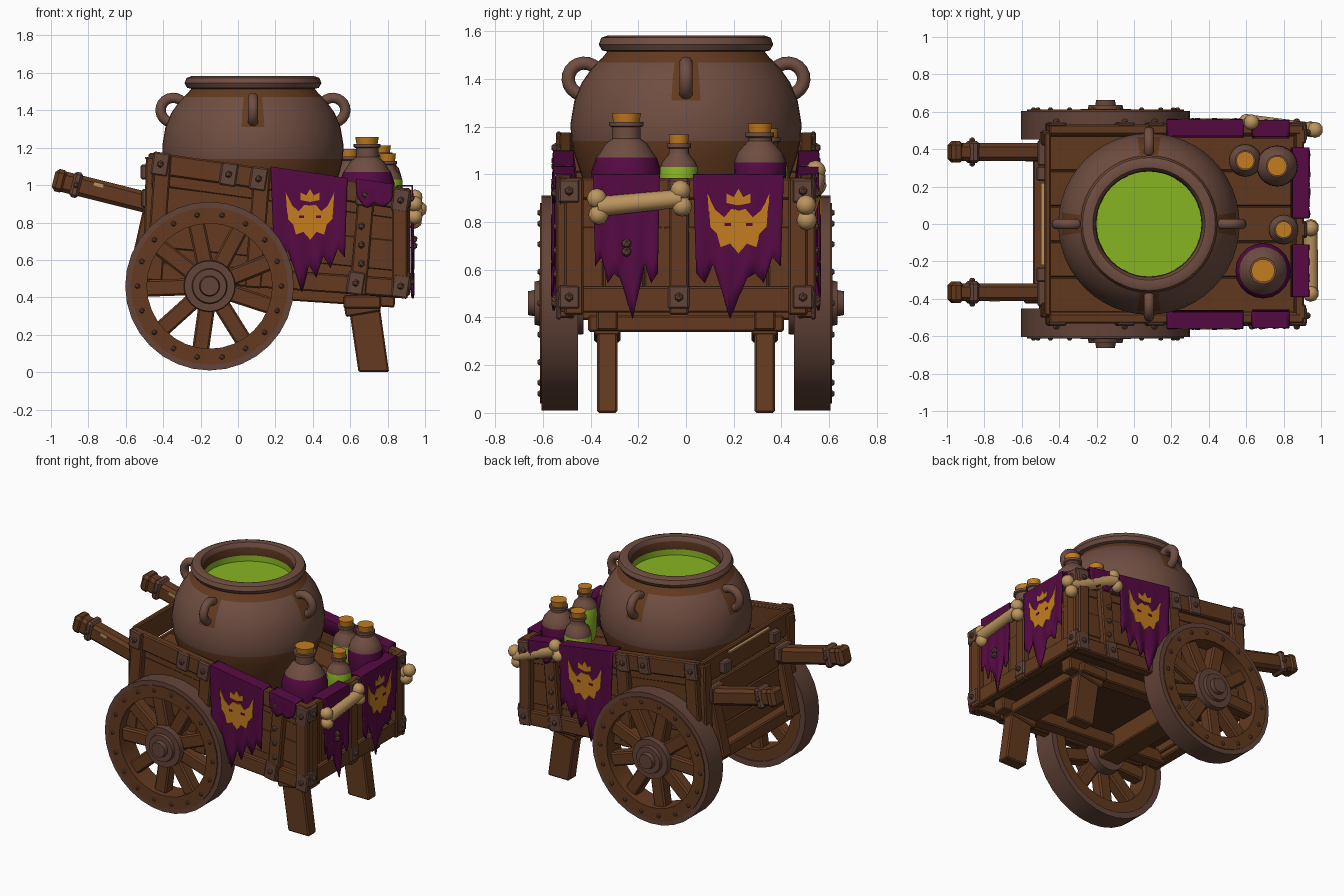
import bpy, bmesh, math
from mathutils import Vector, Matrix

if "Cube" in bpy.data.objects:
    bpy.data.objects.remove(bpy.data.objects["Cube"])

def material(name, c):
    m = bpy.data.materials.new(name)
    m.diffuse_color = (*c, 1)
    m.use_nodes = True
    m.node_tree.nodes["Principled BSDF"].inputs["Base Color"].default_value = m.diffuse_color
    return m

WOOD = material("brown wood", (.125, .042, .014))
DARK = material("dark wood", (.085, .03, .012))
CLAY = material("fired clay", (.16, .075, .053))
METAL = material("dull metal", (.125, .058, .041))
PURPLE = material("purple cloth", (.092, .003, .056))
GOLD = material("amber", (.55, .205, .014))
GREEN = material("green brew", (.245, .46, .016))
BONE = material("bone", (.50, .30, .115))

def finish(name, bm, mats, smooth=False, bevel=0):
    bmesh.ops.recalc_face_normals(bm, faces=bm.faces[:])
    me = bpy.data.meshes.new(name)
    bm.to_mesh(me)
    bm.free()
    ob = bpy.data.objects.new(name, me)
    bpy.context.collection.objects.link(ob)
    for m in mats:
        me.materials.append(m)
    if bevel:
        b = ob.modifiers.new("bevel", 'BEVEL')
        b.width, b.segments = bevel, 1
    if smooth:
        bpy.context.view_layer.objects.active = ob
        ob.select_set(True)
        bpy.ops.object.shade_smooth_by_angle(angle=math.radians(40))
        ob.select_set(False)
    return ob

def add_beam(bm, p, q, w, h):
    """Box from p to q; w is sideways (y, or x for beams along y), h the other way."""
    p, q = Vector(p), Vector(q)
    d = (q - p).normalized()
    side = Vector((1, 0, 0)) if abs(d.y) > .7 else Vector((0, 1, 0))
    up = d.cross(side).normalized()
    side = up.cross(d)
    rot = Matrix((d, side, up)).transposed().to_4x4()
    size = Matrix.Diagonal(((q - p).length, w, h, 1))
    bmesh.ops.create_cube(bm, size=1, matrix=Matrix.Translation((p + q) / 2) @ rot @ size)

def beams(name, segs, mat, bevel=.008):
    bm = bmesh.new()
    for s in segs:
        add_beam(bm, *s)
    return finish(name, bm, [mat], bevel=bevel)

def balls(name, pts, r, mat):
    bm = bmesh.new()
    for p in pts:
        bmesh.ops.create_icosphere(bm, subdivisions=1, radius=r, matrix=Matrix.Translation(p))
    return finish(name, bm, [mat])

def lathe(name, prof, mats, rule=None, n=32, at=(0, 0, 0), axis_y=0, closed=False):
    bm = bmesh.new()
    rings = [[bm.verts.new((r * math.cos(k * math.tau / n), r * math.sin(k * math.tau / n), z))
              for k in range(n)] for r, z in prof]
    pairs = list(zip(rings, rings[1:])) + ([(rings[-1], rings[0])] if closed else [])
    for a, b in pairs:
        for k in range(n):
            f = bm.faces.new((a[k], a[(k + 1) % n], b[(k + 1) % n], b[k]))
            f.material_index = rule(f.calc_center_median()) if rule else 0
    if not closed:
        bmesh.ops.remove_doubles(bm, verts=bm.verts[:], dist=1e-5)
    if axis_y:
        bm.transform(Matrix.Rotation(-axis_y * math.pi / 2, 4, 'X'))
    bm.transform(Matrix.Translation(at))
    return finish(name, bm, mats, smooth=True)

def top(x): return 1.11 - .15 * x
def low(x): return .46 - .07 * x
def mix(x, t): return low(x) + (top(x) - low(x)) * t

# Cart body: deck, floor, sloping sides and ends
X0, X1 = -.46, .88
beams("deck", [((X0, y, .90 - .15 * X0), (X1, y, .90 - .15 * X1), .187, .03)
               for y in (-.38, -.19, 0, .19, .38)], WOOD, .005)
beams("floor", [((X0, 0, low(X0) + .07), (X1, 0, low(X1) + .07), .95, .03)], DARK, .005)
for s, tag in ((-1, "front"), (1, "back")):
    beams(tag + "_side_planks", [((X0, s * (.483 + .004 * (i % 2)), mix(X0, t)),
                                  (X1, s * (.483 + .004 * (i % 2)), mix(X1, t)), .03, .17)
                                 for i, t in enumerate((.14, .38, .62, .86))], WOOD)
    beams(tag + "_side_rails", [((X0, s * .505, top(X0) - .06), (.9, s * .505, top(.9) - .05), .055, .115),
                                ((X0, s * .505, low(X0) + .05), (.9, s * .505, low(.9) + .05), .06, .10)], WOOD)
    beams(tag + "_side_posts", [((x - .05, s * .515, low(x)), (x, s * .515, top(x) - .01), .05, .09)
                                for x in (-.40, .13, .69)]
          + [((.865, s * .515, low(.87)), (.865, s * .515, top(.87)), .06, .085)], WOOD)
    # Metal straps with studs
    spots = [(x, top(x) - .06) for x in (-.415, -.05, .11, .68, .87)] + [(x, low(x) + .06) for x in (.63, .87)]
    beams(tag + "_straps", [((x - .045, s * .533, z + .007), (x + .045, s * .533, z - .007), .025, .125)
                            for x, z in spots], METAL)
    balls(tag + "_strap_studs", [(x, s * .547, z) for x, z in spots]
          + [(.66, s * .54, z) for z in (.58, .68, .78)], .02, METAL)

beams("rear_end_planks", [((.865, y, .42), (.865, y, .96), .17, .03)
                          for y in (-.43, -.26, -.09, .09, .26, .43)], WOOD)
beams("rear_end_rails", [((.885, -.53, .94), (.885, .53, .94), .05, .09),
                         ((.885, -.53, .475), (.885, .53, .475), .05, .11)], WOOD)
beams("rear_end_posts", [((.895, y, .41), (.895, y, .985), .08, .05) for y in (-.47, -.03, .47)], WOOD)
ends = [(y, z) for y in (-.49, -.03, .49) for z in (.485, .93)]
beams("rear_straps", [((.91, y - .045, z), (.91, y + .045, z), .03, .10) for y, z in ends], METAL)
balls("rear_studs", [(.927, y, z) for y, z in ends], .02, METAL)
beams("handle_end_planks", [((-.46, -.49, mix(-.46, t)), (-.46, .49, mix(-.46, t)), .035, .165)
                            for t in (.12, .36, .6, .87)], WOOD)
beams("handle_end_posts", [((-.485, y, .5), (-.47, y, 1.15), .08, .045) for y in (-.46, .46)], WOOD)
beams("handle_end_brackets", [((-.49, y, 1.03), (-.49, y, 1.11), .08, .06) for y in (-.27, .27)]
      + [((-.49, y, .88), (-.49, y, .98), .14, .05) for y in (-.37, .38)], METAL)
beams("worn_edge", [((-.487, -.22, 1.145), (-.487, .22, 1.145), .018, .012)], BONE, 0)

# Undercarriage and legs
beams("under_beams", [((-.50, y, .48), (.84, y, .39), .09, .09) for y in (-.33, .33)]
      + [((.665, -.41, .375), (.665, .41, .375), .20, .07), ((-.50, -.42, .5), (-.50, .42, .5), .08, .09),
         ((-.155, -.5, .465), (-.155, .5, .465), .16, .15)], WOOD)
beams("struts", [((-.475, y, .88), (-.56, y, .5), .09, .06) for y in (-.38, .38)], WOOD)
for s, tag in ((-1, "front"), (1, "back")):
    leg = beams(tag + "_leg", [((.668, s * .33, .40), (.726, s * .33, 0), .085, .165)], WOOD)
    for v in leg.data.vertices:
        v.co.z = max(v.co.z, 0) if v.co.z > .05 else 0
    beams(tag + "_leg_collar", [((.67, s * .33, .31), (.66, s * .33, .37), .11, .19)], WOOD)

# Pull handles
for y, tag in ((-.365, "front"), (.385, "back")):
    def on(x): return (x, y, 1.035 - .25 * (x + 1))
    beams(tag + "_pull_handle", [(on(-.985), on(-.44), .095, .112)], WOOD, .02)
    beams(tag + "_handle_cap", [(on(-.986), on(-.92), .115, .122)], WOOD, .02)
    beams(tag + "_handle_band", [(on(-.89), on(-.84), .12, .14)], METAL, .015)
    balls(tag + "_handle_studs", [(-.865, y + s * .062, on(-.865)[2]) for s in (-1, 1)], .018, METAL)
    beams(tag + "_handle_wear", [((-.77, y - .045, on(-.77)[2] + .03), (-.72, y - .045, on(-.72)[2] + .03),
                                  .009, .02)], BONE, 0)

# Wheels
WX, WZ = -.152, .46
def ring(r0, r1, a, b): return [(r0, a), (r1, a), (r1, b), (r0, b)]
for s, tag in ((-1, "front"), (1, "back")):
    at = (WX, 0, WZ)
    lathe(tag + "_wheel_tire", ring(.41, .451, .452, .605), [METAL], at=at, axis_y=s, closed=True)
    lathe(tag + "_wheel_rim", ring(.335, .42, .46, .612), [WOOD], at=at, axis_y=s, closed=True)
    lathe(tag + "_wheel_hub", [(0, .43), (.13, .43), (.14, .56), (.135, .615), (.095, .615), (.09, .635),
                               (.055, .635), (.05, .662), (0, .662)], [METAL], n=24, at=at, axis_y=s)
    bm = bmesh.new()
    for k in range(9):
        a = math.radians(262 + 40 * k)
        d = Vector((math.cos(a), 0, math.sin(a)))
        c = Vector((WX, s * .535, WZ))
        add_beam(bm, c + d * .1, c + d * .35, .085, .09)
    finish(tag + "_wheel_spokes", bm, [WOOD], bevel=.01)
    balls(tag + "_wheel_studs", [(WX + .385 * math.cos(a), s * .61, WZ + .385 * math.sin(a))
                                 for a in (k * math.tau / 18 for k in range(18))], .016, METAL)

# Cauldron with four loop handles, stained around loops, neck and base
PX = .08
def pot_colour(c):
    if math.hypot(c.x, c.y) < .286 and c.z > 1.3:
        return 3 if c.z > 1.49 else 2
    off = abs((math.degrees(math.atan2(c.y, c.x)) + 45) % 90 - 45)
    return int(c.z < 1.14 or 1.472 < c.z < 1.515 or (off < 6 and 1.3 < c.z < 1.5))
lathe("cauldron", [(0, .66), (.25, .68), (.37, .82), (.44, 1.0), (.467, 1.08), (.48, 1.14), (.485, 1.21),
                   (.468, 1.31), (.437, 1.385), (.395, 1.445), (.371, 1.47), (.35, 1.49), (.33, 1.515), (.352, 1.52),
                   (.366, 1.545), (.355, 1.573), (.33, 1.582), (.30, 1.578), (.285, 1.55), (.281, 1.495), (.28, 1.40)],
      [CLAY, WOOD, GREEN, DARK], pot_colour, n=48, at=(PX, 0, 0))
lathe("brew", [(0, 1.455), (.284, 1.455)], [GREEN], n=48, at=(PX, 0, 0))
for k in range(4):
    loop = lathe("cauldron_loop_%d" % (k + 1),
                 [(.07 + .029 * math.cos(t), .029 * math.sin(t)) for t in (i * math.tau / 10 for i in range(10))],
                 [CLAY], n=20, axis_y=1, closed=True)
    M = (Matrix.Translation((PX, 0, 0)) @ Matrix.Rotation(k * math.pi / 2, 4, 'Z')
         @ Matrix.Translation((.426, 0, 1.4)) @ Matrix.Rotation(-.25, 4, 'Y') @ Matrix.Diagonal((.97, 1, .95, 1)))
    loop.data.transform(M)

# Bottles; k is how far the body has narrowed at the liquid level
for i, (x, y, r, zs, lev, k, rn, zc, liq) in enumerate([
        (.69, -.25, .148, 1.15, 1.07, .86, .06, 1.258, PURPLE), (.80, -.03, .08, 1.09, 1.03, .98, .042, 1.168, GREEN),
        (.765, .31, .11, 1.14, 1.05, .98, .05, 1.213, PURPLE), (.595, .34, .088, 1.11, 1.03, .98, .046, 1.192, GREEN)]):
    zb = .91 - .15 * x
    lathe("bottle_%d" % (i + 1), [(0, zb), (r * .75, zb), (r * .95, zb + .06), (r, lev - .06), (r * k, lev),
                                  (r * k * .88, max(zs - r * .45, lev + .02)), (r * .6, zs - r * .15), (rn, zs),
                                  (rn, zc - .06), (rn * 1.2, zc - .055), (rn * 1.2, zc - .038), (0, zc - .038)],
          [CLAY, liq], lambda c: int(c.z < lev), n=20, at=(x, y, 0))
    lathe("cork_%d" % (i + 1), [(0, zc - .05), (rn * .92, zc - .045), (rn * 1.05, zc), (0, zc)],
          [GOLD], n=14, at=(x, y, 0))

# Tattered banners draped over the rails
def banner(name, p, q, out, drops, n=30):
    p, q, out = Vector(p), Vector(q), Vector(out)
    bm, cols, m = bmesh.new(), [], len(drops) - 1
    for i in range(n + 1):
        u = i / n
        j = min(int(u * m), m - 1)
        drop = drops[j] + (drops[j + 1] - drops[j]) * (u * m - j)
        e = p.lerp(q, u)
        col = [e - out * .09 - Vector((0, 0, .07)), e - out * .08 + Vector((0, 0, .012)), e + Vector((0, 0, .012))]
        for k in range(1, 7):
            t = k / 6
            v = p.lerp(q, .5 + (u - .5) * (1 - .07 * t)) - Vector((0, 0, drop * t))
            col.append(v + out * .006 * math.sin(u * 21 + t) * t)
        cols.append([bm.verts.new(v) for v in col])
    for a, b in zip(cols, cols[1:]):
        for k in range(len(a) - 1):
            bm.faces.new((a[k], b[k], b[k + 1], a[k + 1]))
    ob = finish(name, bm, [PURPLE], smooth=True)
    mod = ob.modifiers.new("thickness", 'SOLIDIFY')
    mod.thickness, mod.offset = .01, 0

RAG = [.38, .50, .42, .52, .63, .48, .54, .42, .48, .37, .41]
RAG2 = [.40, .44, .36, .47, .59, .50, .42, .40, .44, .33, .37]
for s, tag in ((-1, "front"), (1, "back")):
    banner(tag + "_banner", (.175, s * .555, top(.175)), (.585, s * .555, top(.585)), (0, s, 0), RAG)
    banner(tag + "_scrap", (.63, s * .552, 1.02), (.83, s * .552, .99), (0, s, 0), [.08, .14, .10, .12, .07], 10)
banner("rear_banner_right", (.932, .03, .985), (.932, .41, .985), (1, 0, 0), RAG2)
banner("rear_banner_left", (.932, -.39, .985), (.932, -.11, .985), (1, 0, 0), RAG2[::-1])

# Horned mask emblem with a small crown, as thin plates
HALF = [(0, .04), (.03, .045), (.06, .01), (.095, .04), (.13, .11), (.12, -.03), (.09, -.06), (.075, -.115),
        (.035, -.10), (0, -.145)]
CROWN = [(0, .13), (.02, .095), (.05, .11), (.05, .07), (0, .06)]
def emblem(name, at, across, out):
    bm = bmesh.new()
    at, across, out = Vector(at), Vector(across), Vector(out)
    for half in (HALF, CROWN):
        pts = half + [(-x, z) for x, z in half[-2:0:-1]]
        f = bm.faces.new([bm.verts.new(at + across * x + Vector((0, 0, z))) for x, z in pts])
        r = bmesh.ops.extrude_face_region(bm, geom=[f])
        for v in r["geom"]:
            if isinstance(v, bmesh.types.BMVert):
                v.co += out * .009
    finish(name, bm, [GOLD])
    eyes = [at + across * sx * .045 + out * .008 - Vector((0, 0, .02)) for sx in (-1, 1)]
    beams(name + "_eyes", [(e - across * .014, e + across * .014, .006, .014) for e in eyes], PURPLE, 0)

emblem("front_emblem", (.385, -.556, .85), (1, 0, 0), (0, -1, 0))
emblem("back_emblem", (.385, .556, .85), (1, 0, 0), (0, 1, 0))
emblem("rear_emblem", (.933, .22, .81), (0, 1, 0), (1, 0, 0))
balls("rear_charm", [(.94, -.25, .71), (.94, -.25, .675)], .022, METAL)

# Bones tied to the rails
def bone(name, p, q):
    p, q = Vector(p), Vector(q)
    d = (q - p).normalized()
    across = (Vector((0, 0, 1)) - d * d.z).normalized()
    bm = bmesh.new()
    rot = d.to_track_quat('Z', 'Y').to_matrix().to_4x4()
    bmesh.ops.create_cone(bm, cap_ends=True, segments=10, radius1=.042, radius2=.038, depth=(q - p).length,
                          matrix=Matrix.Translation((p + q) / 2) @ rot)
    for e in (p, q):
        for s in (-1, 1):
            bmesh.ops.create_icosphere(bm, subdivisions=2, radius=.043,
                                       matrix=Matrix.Translation(e + across * s * .034))
    finish(name, bm, [BONE], smooth=True)

bone("rear_bone", (.945, -.37, .865), (.945, -.02, .90))
bone("back_bone", (.615, .545, .985), (.955, .505, .84))
